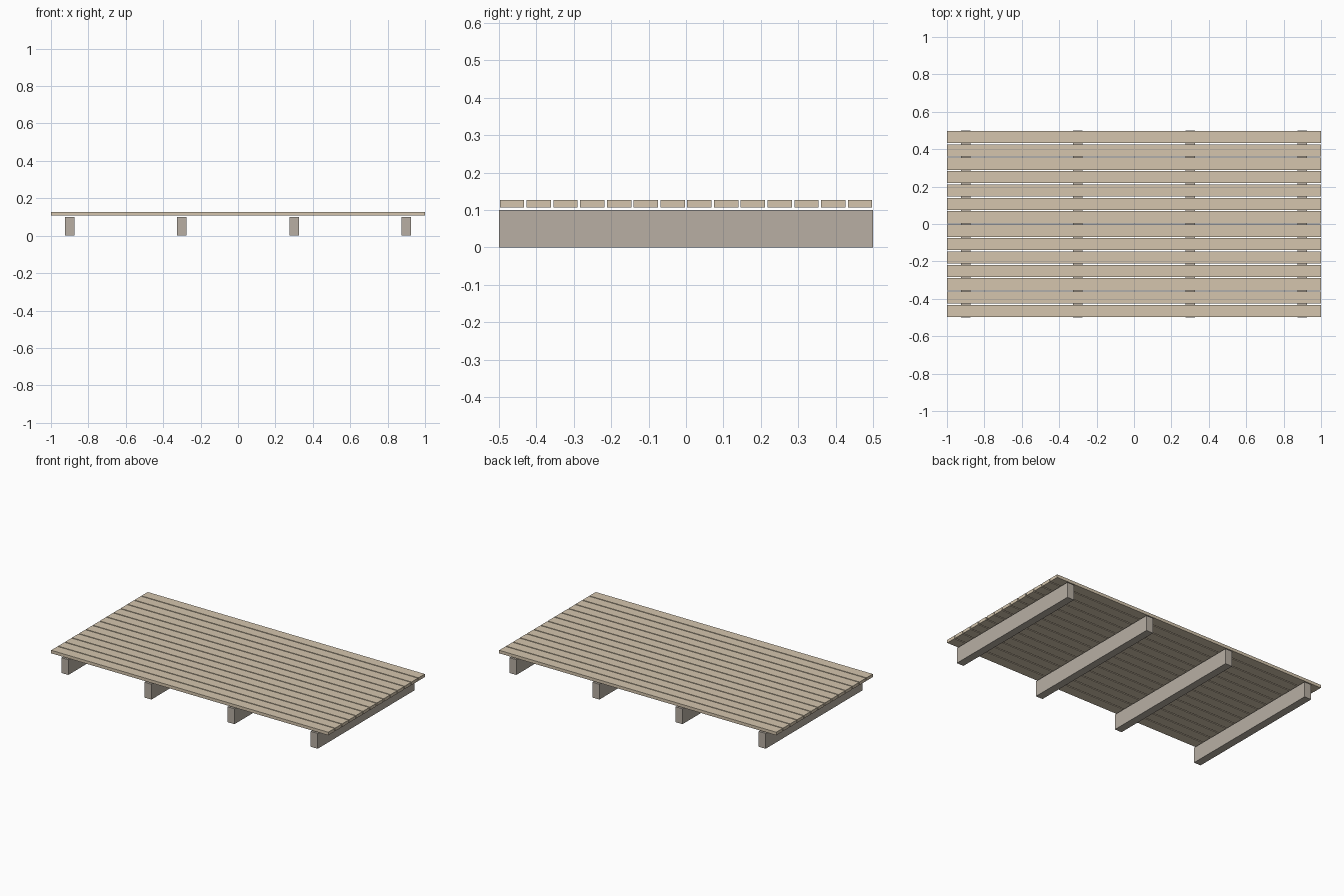
import bpy

if "Cube" in bpy.data.objects:
    bpy.data.objects.remove(bpy.data.objects["Cube"])

BOARDS = 14
BOARD_WIDTH = 0.065
DECK_DEPTH = 0.995


def material(name, rgb):
    mat = bpy.data.materials.new(name)
    mat.diffuse_color = (*rgb, 1)
    mat.use_nodes = True
    mat.node_tree.nodes["Principled BSDF"].inputs["Base Color"].default_value = mat.diffuse_color
    return mat


def box(name, size, centre, mat):
    bpy.ops.mesh.primitive_cube_add(size=1, location=centre)
    ob = bpy.context.object
    ob.name = name
    ob.scale = size
    bpy.ops.object.transform_apply(location=False, rotation=False, scale=True)
    ob.data.materials.append(mat)
    return ob


board_wood = material("board_wood", (0.66, 0.56, 0.42))
joist_wood = material("joist_wood", (0.48, 0.43, 0.37))

# Four joists running front to back
for i in range(4):
    box(f"joist_{i + 1}", (0.05, 1.0, 0.1), (-0.9 + 0.6 * i, 0, 0.05), joist_wood)

# Deck boards with narrow gaps, just above the joists
pitch = (DECK_DEPTH - BOARD_WIDTH) / (BOARDS - 1)
for i in range(BOARDS):
    y = (i - (BOARDS - 1) / 2) * pitch
    box(f"deck_board_{i + 1}", (2.0, BOARD_WIDTH, 0.02), (0, y, 0.117), board_wood)
